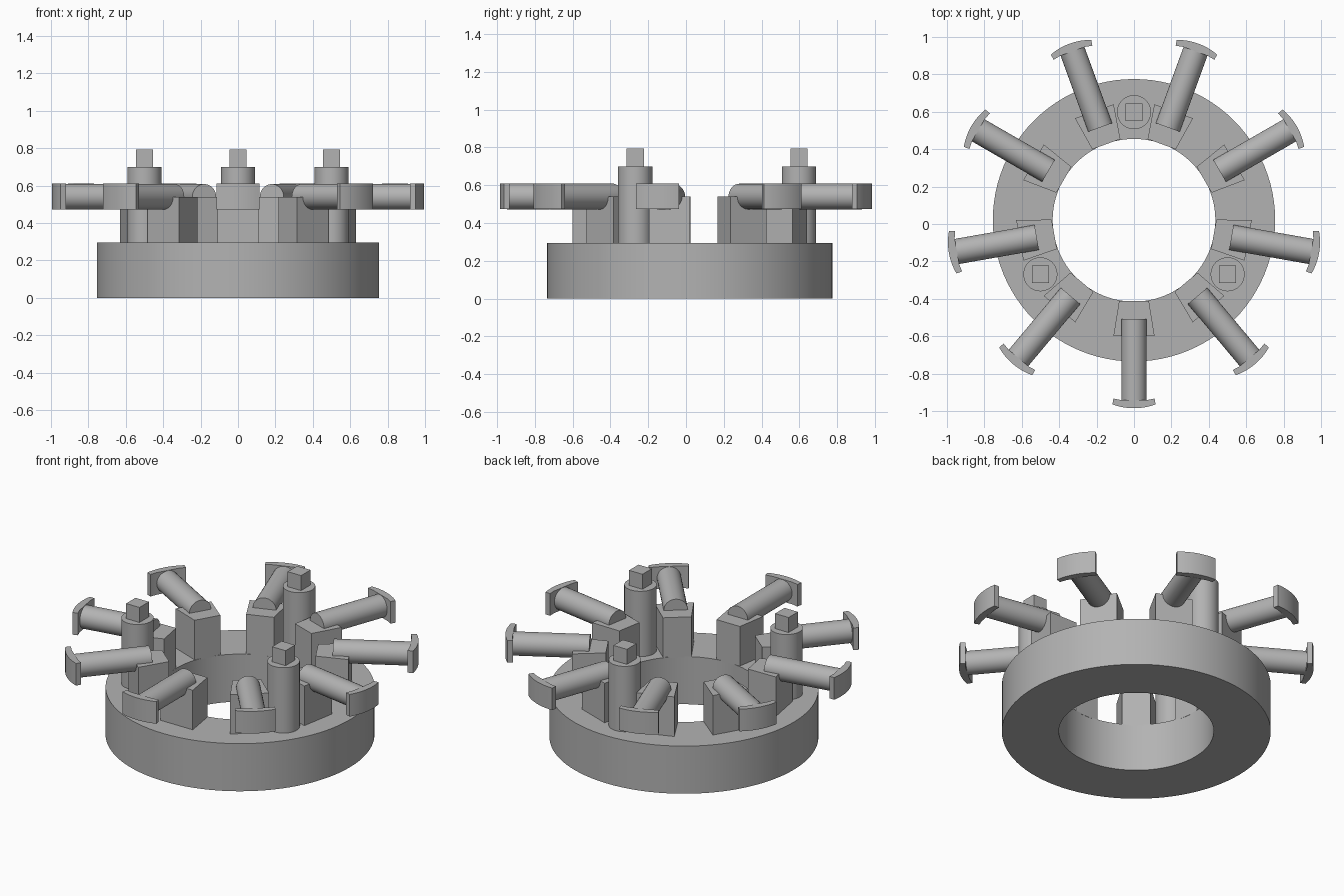
import bpy, bmesh, math
from mathutils import Matrix, Vector

if "Cube" in bpy.data.objects:
    bpy.data.objects.remove(bpy.data.objects["Cube"])

CY = 0.02  # ring centre in y
grey = bpy.data.materials.new("plain grey")
grey.diffuse_color = (0.45, 0.45, 0.45, 1)
grey.use_nodes = True
grey.node_tree.nodes["Principled BSDF"].inputs["Base Color"].default_value = grey.diffuse_color


def finish(name, bm, matrix=Matrix()):
    bmesh.ops.recalc_face_normals(bm, faces=bm.faces)
    bm.transform(Matrix.Translation((0, CY, 0)) @ matrix)
    me = bpy.data.meshes.new(name)
    bm.to_mesh(me)
    bm.free()
    me.materials.append(grey)
    ob = bpy.data.objects.new(name, me)
    bpy.context.collection.objects.link(ob)
    bpy.ops.object.select_all(action='DESELECT')
    ob.select_set(True)
    bpy.context.view_layer.objects.active = ob
    bpy.ops.object.shade_smooth_by_angle(angle=math.radians(30))
    return ob


def prism(name, outline, z0, z1, matrix=Matrix()):
    bm = bmesh.new()
    face = bm.faces.new([bm.verts.new((x, y, z0)) for x, y in outline])
    ext = bmesh.ops.extrude_face_region(bm, geom=[face])
    bmesh.ops.translate(bm, vec=(0, 0, z1 - z0),
                        verts=[v for v in ext["geom"] if isinstance(v, bmesh.types.BMVert)])
    return finish(name, bm, matrix)


def circle(r, n, cx=0, cy=0):
    return [(cx + r * math.cos(2 * math.pi * i / n), cy + r * math.sin(2 * math.pi * i / n))
            for i in range(n)]


# base ring
bm = bmesh.new()
N = 96
loops = [[bm.verts.new((x, y, z)) for x, y in circle(r, N)]
         for r, z in ((0.755, 0), (0.755, 0.295), (0.435, 0.295), (0.435, 0))]
for k in range(4):
    a, b = loops[k], loops[(k + 1) % 4]
    for i in range(N):
        j = (i + 1) % N
        bm.faces.new((a[i], a[j], b[j], b[i]))
finish("base_ring", bm)

# nine radial arms, modelled pointing along +x
for k in range(9):
    rot = Matrix.Rotation(math.radians(-90 + 40 * k), 4, 'Z')
    # wedge support block
    prism(f"support_block_{k}", [(0.433, -0.08), (0.62, -0.11), (0.62, 0.11), (0.433, 0.08)],
          0.29, 0.54, rot)
    # round rod
    bm = bmesh.new()
    bmesh.ops.create_cone(bm, cap_ends=True, segments=32, radius1=0.068, radius2=0.068, depth=0.44,
                          matrix=Matrix.Translation((0.748, 0, 0.54)) @ Matrix.Rotation(math.pi / 2, 4, 'Y'))
    finish(f"rod_{k}", bm, rot)
    # curved end plate
    R, half = 0.33, 0.115
    amax = math.asin(half / R)
    arc = [(1.005 - R + R * math.cos(a), R * math.sin(a))
           for a in [amax * (i / 6 - 1) for i in range(13)]]
    prism(f"end_plate_{k}", arc + [(0.953, half - 0.005), (0.961, 0.07), (0.961, -0.07), (0.953, -half + 0.005)],
          0.473, 0.61, rot)

# three posts with square pegs
for k, ang in enumerate((90, 210, 330)):
    px, py = 0.578 * math.cos(math.radians(ang)), 0.578 * math.sin(math.radians(ang))
    prism(f"post_{k}", circle(0.091, 40, px, py), 0.29, 0.70)
    s = 0.046
    prism(f"square_peg_{k}", [(px - s, py - s), (px + s, py - s), (px + s, py + s), (px - s, py + s)],
          0.695, 0.793)
